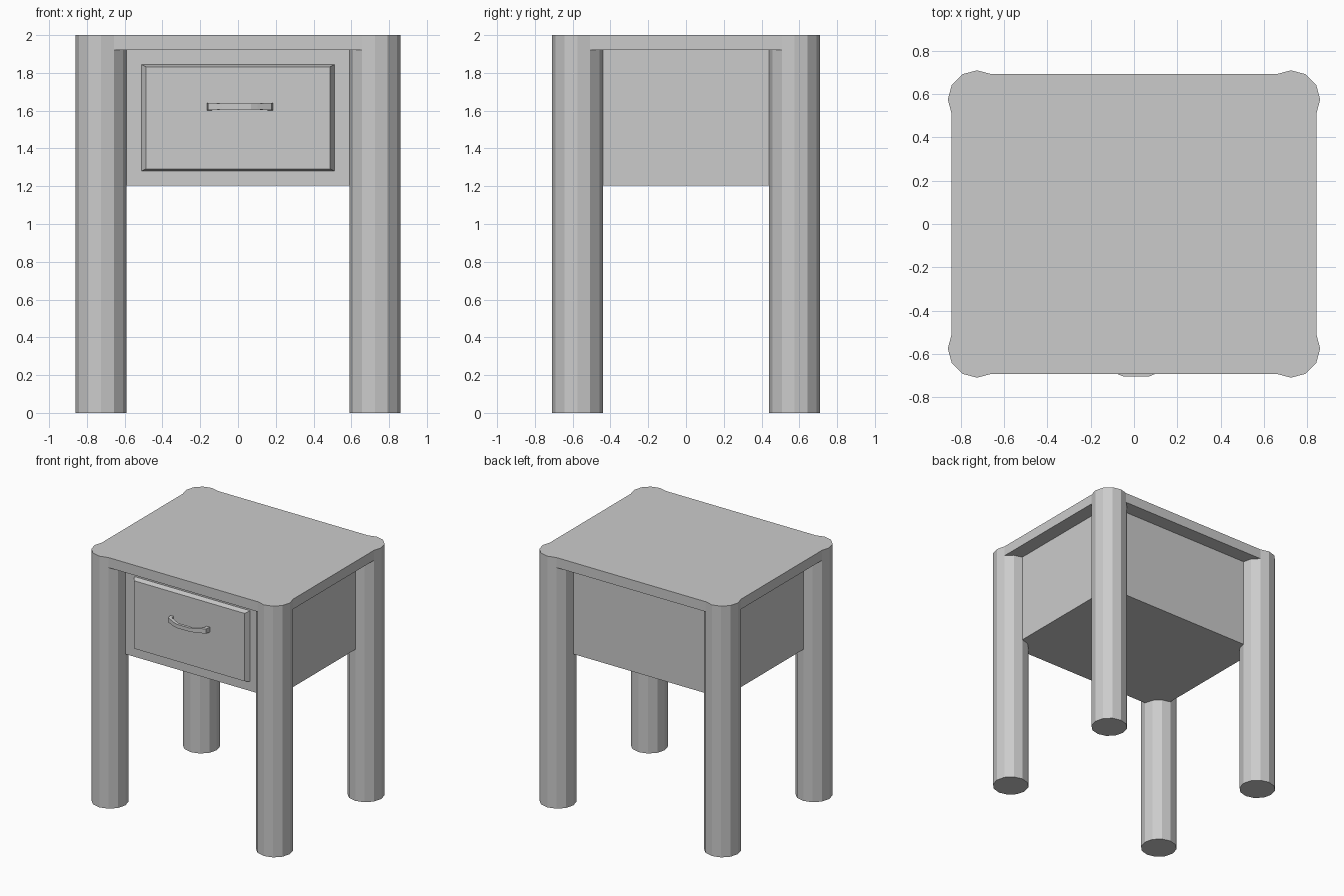
import bpy, bmesh
from math import cos, sin, radians

if "Cube" in bpy.data.objects:
    bpy.data.objects.remove(bpy.data.objects["Cube"])

LEG_R, LEG_X, LEG_Y = 0.135, 0.725, 0.575
TOP_Z, SLAB_Z = 2.0, 1.92


def finish(bm, name):
    bmesh.ops.remove_doubles(bm, verts=bm.verts, dist=1e-5)
    bmesh.ops.recalc_face_normals(bm, faces=bm.faces)
    mesh = bpy.data.meshes.new(name)
    bm.to_mesh(mesh)
    bm.free()
    obj = bpy.data.objects.new(name, mesh)
    bpy.context.collection.objects.link(obj)
    return obj


def face(bm, pts):
    bm.faces.new([bm.verts.new(p) for p in pts])


def walls(bm, outline, z0, z1):
    for (ax, ay), (bx, by) in zip(outline, outline[1:] + outline[:1]):
        face(bm, [(ax, ay, z0), (bx, by, z0), (bx, by, z1), (ax, ay, z1)])


def at(outline, z):
    return [(x, y, z) for x, y in outline]


def frustum(name, back, front):
    """Box between two (x, z, half width, half height, y) rectangles."""
    bm = bmesh.new()
    rings = []
    for cx, cz, w, h, y in (back, front):
        rings.append([bm.verts.new((cx + sx * w, y, cz + sz * h))
                      for sx, sz in ((-1, -1), (1, -1), (1, 1), (-1, 1))])
    a, b = rings
    bm.faces.new(a)
    bm.faces.new(b)
    for i in range(4):
        j = (i + 1) % 4
        bm.faces.new((a[i], a[j], b[j], b[i]))
    return finish(bm, name)


# Table top and four 12-sided legs as one closed shell
bm = bmesh.new()
outer, inner = [], []
for k, (sx, sy) in enumerate(((1, 1), (-1, 1), (-1, -1), (1, -1))):
    ring = [(sx * LEG_X + LEG_R * cos(radians(90 * k - 30 + 30 * i)),
             sy * LEG_Y + LEG_R * sin(radians(90 * k - 30 + 30 * i)))
            for i in range(12)]
    outer += ring[:6]                                  # arc on the outside of the top
    inner += [ring[0]] + ring[:4:-1]                   # arc facing the middle
    walls(bm, ring, 0, SLAB_Z)
    face(bm, at(ring, 0))
walls(bm, outer, SLAB_Z, TOP_Z)
face(bm, at(outer, TOP_Z))
face(bm, at(inner, SLAB_Z))
finish(bm, "top_and_legs")

# Drawer case, set on the leg centre lines and tucked into the top
frustum("drawer_case", (0, 1.58, LEG_X, 0.375, LEG_Y), (0, 1.58, LEG_X, 0.375, -LEG_Y))

# Raised drawer front with sloping edges
frustum("drawer_front", (0, 1.562, 0.513, 0.283, -0.57), (0, 1.562, 0.487, 0.27, -0.615))

# Bow handle: half profile of (outer x, outer y, inner x, inner y, half height), mirrored
half = [(0.175, -0.61, 0.148, -0.61, 0.020),
        (0.168, -0.655, 0.142, -0.64, 0.019),
        (0.092, -0.691, 0.085, -0.668, 0.016),
        (0.060, -0.704, 0.055, -0.682, 0.015)]
stations = [(-ox, oy, -ix, iy, h) for ox, oy, ix, iy, h in half] + half[::-1]
bm = bmesh.new()
rings = []
for ox, oy, ix, iy, h in stations:
    pts = ((ox, oy, -h), (ox, oy, h), (ix, iy, h), (ix, iy, -h))
    rings.append([bm.verts.new((x + 0.01, y, z + 1.622)) for x, y, z in pts])
for a, b in zip(rings, rings[1:]):
    for i in range(4):
        j = (i + 1) % 4
        bm.faces.new((a[i], a[j], b[j], b[i]))
bm.faces.new(rings[0])
bm.faces.new(rings[-1])
finish(bm, "drawer_handle")
